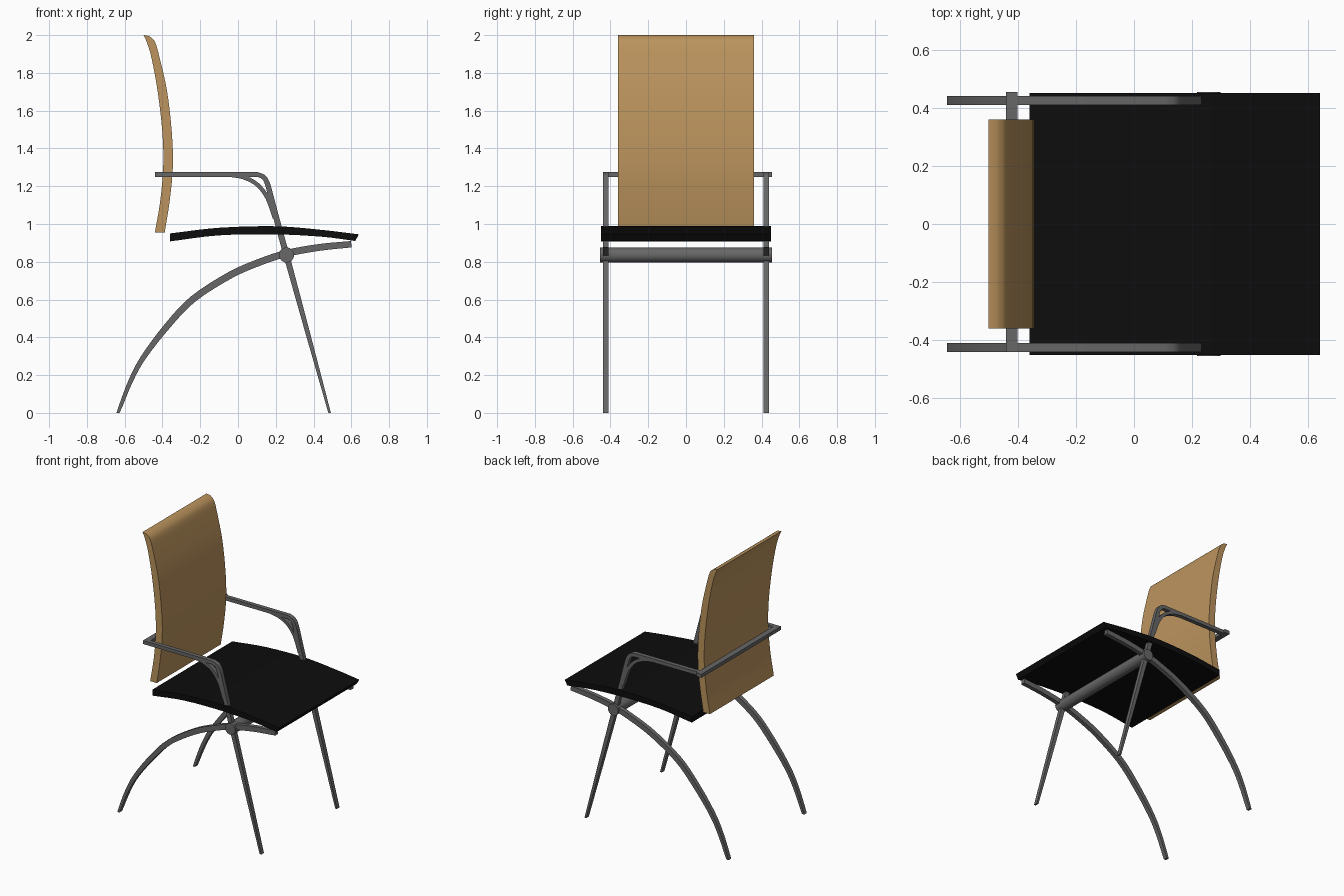
import bpy, bmesh, math
from mathutils import Vector

if "Cube" in bpy.data.objects:
    bpy.data.objects.remove(bpy.data.objects["Cube"])


def material(name, rgb):
    m = bpy.data.materials.new(name)
    m.diffuse_color = (*rgb, 1)
    m.use_nodes = True
    m.node_tree.nodes["Principled BSDF"].inputs["Base Color"].default_value = m.diffuse_color
    return m


wood = material("tan wood", (0.50, 0.295, 0.11))
black = material("black seat", (0.004, 0.004, 0.004))
grey = material("grey metal", (0.135, 0.135, 0.135))


def finish(name, bm, mat):
    bmesh.ops.recalc_face_normals(bm, faces=bm.faces)
    me = bpy.data.meshes.new(name)
    bm.to_mesh(me)
    bm.free()
    me.materials.append(mat)
    ob = bpy.data.objects.new(name, me)
    bpy.context.collection.objects.link(ob)
    bpy.ops.object.select_all(action='DESELECT')
    bpy.context.view_layer.objects.active = ob
    ob.select_set(True)
    bpy.ops.object.shade_smooth_by_angle(angle=math.radians(30))
    return ob


def smooth(pts, n=4):
    """Catmull-Rom curve through tuples of any length."""
    P = [Vector(p) for p in pts]
    P = [2 * P[0] - P[1]] + P + [2 * P[-1] - P[-2]]
    out = []
    for a, b, c, d in zip(P, P[1:], P[2:], P[3:]):
        for i in range(n):
            t = i / n
            out.append(0.5 * (2 * b + (c - a) * t + (2 * a - 5 * b + 4 * c - d) * t * t
                              + (3 * b - a - 3 * c + d) * t ** 3))
    return out + [P[-2]]


def strip(name, side_a, side_b, y0, y1, mat):
    """Solid slab between two xz edge lines, extruded along y."""
    bm = bmesh.new()
    rings = [[bm.verts.new((p[0], y, p[1])) for p, y in ((a, y0), (b, y0), (b, y1), (a, y1))]
             for a, b in zip(side_a, side_b)]
    for r, s in zip(rings, rings[1:]):
        for i in range(4):
            j = (i + 1) % 4
            bm.faces.new((r[i], r[j], s[j], s[i]))
    bm.faces.new(rings[0])
    bm.faces.new(rings[-1])
    return finish(name, bm, mat)


def bar(name, path, y0, y1, mat):
    """Flat bar following (x, z, thickness) points."""
    a, b = [], []
    for i, p in enumerate(path):
        d = path[min(i + 1, len(path) - 1)] - path[max(i - 1, 0)]
        n = Vector((-d[1], d[0])).normalized() * p[2] / 2
        c = Vector((p[0], p[1]))
        a.append(c + n)
        b.append(c - n)
    # keep the feet flat on the floor
    for s in (a, b):
        if path[0][1] == 0:
            s[0][1] = 0
    return strip(name, a, b, y0, y1, mat)


# backrest
strip("backrest",
      smooth([(-0.44, 0.955), (-0.412, 1.12), (-0.396, 1.3), (-0.40, 1.48),
              (-0.425, 1.70), (-0.458, 1.88), (-0.482, 1.96), (-0.50, 2.0)]),
      smooth([(-0.388, 0.955), (-0.362, 1.12), (-0.345, 1.3), (-0.35, 1.48),
              (-0.375, 1.70), (-0.415, 1.88), (-0.44, 1.965), (-0.47, 1.995)]),
      -0.36, 0.36, wood)

# seat
strip("seat",
      smooth([(-0.36, 0.95), (-0.1, 0.98), (0.2, 0.988), (0.45, 0.968), (0.64, 0.945)]),
      smooth([(-0.36, 0.908), (-0.1, 0.94), (0.2, 0.945), (0.45, 0.932), (0.62, 0.91)]),
      -0.45, 0.45, black)

# side frames, left and right
for side, y0, y1 in (("right", -0.44, -0.41), ("left", 0.41, 0.44)):
    bar(side + "_curved_leg",
        smooth([(-0.635, 0, 0.018), (-0.57, 0.165, 0.024), (-0.50, 0.295, 0.028),
                (-0.37, 0.465, 0.034), (-0.235, 0.605, 0.036), (-0.04, 0.73, 0.037),
                (0.12, 0.80, 0.037), (0.26, 0.845, 0.037), (0.43, 0.876, 0.036),
                (0.60, 0.893, 0.034)]), y0, y1, grey)
    arm = [Vector((0.485, 0, 0.014)), Vector((0.37, 0.42, 0.024)), Vector((0.255, 0.84, 0.032))]
    arm += smooth([(0.198, 1.05, 0.031), (0.168, 1.17, 0.028), (0.155, 1.215, 0.027),
                   (0.137, 1.247, 0.026), (0.105, 1.262, 0.025)])
    arm.append(Vector((-0.44, 1.2625, 0.025)))
    bar(side + "_front_leg_and_armrest", arm, y0, y1, grey)
    bar(side + "_armrest_brace",
        smooth([(-0.04, 1.258, 0.018), (0.03, 1.247, 0.022), (0.10, 1.21, 0.022),
                (0.155, 1.14, 0.022), (0.195, 1.03, 0.022)]), y0, y1, grey)

# bar behind the backrest joining the armrests
strip("rear_crossbar", [(-0.44, 1.25), (-0.40, 1.25)], [(-0.44, 1.275), (-0.40, 1.275)],
      -0.438, 0.455, grey)

# round tube under the seat
bm = bmesh.new()
bmesh.ops.create_cone(bm, cap_ends=True, segments=24, radius1=0.04, radius2=0.04, depth=0.91)
for v in bm.verts:
    v.co = Vector((v.co.x + 0.257, v.co.z, v.co.y + 0.836))
finish("under_seat_tube", bm, grey)
